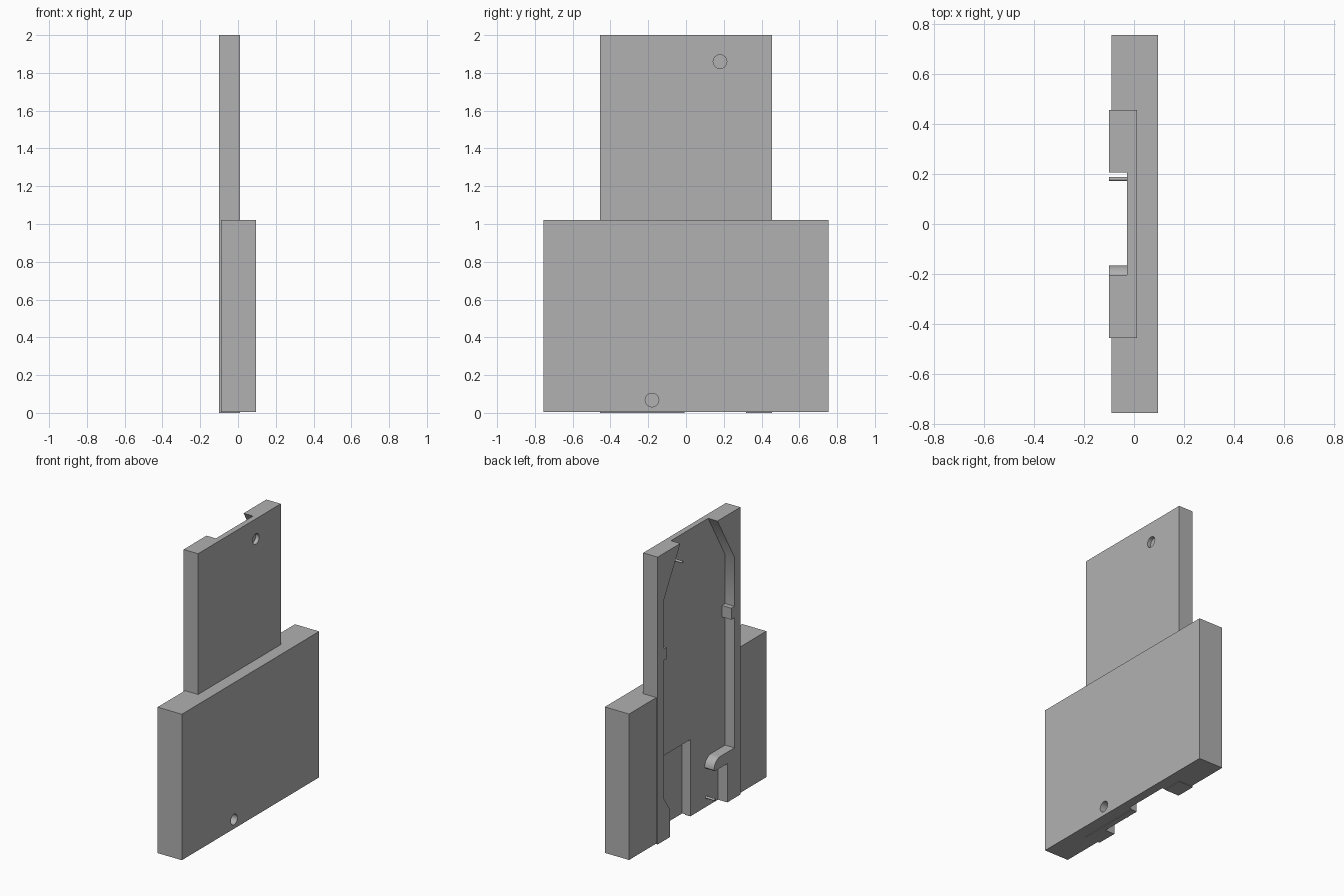
import bpy, bmesh, math

cube = bpy.data.objects.get("Cube")
if cube:
    bpy.data.objects.remove(cube, do_unlink=True)

grey = bpy.data.materials.new("plain grey")
grey.use_nodes = True
colour = (0.44, 0.44, 0.44, 1)
grey.diffuse_color = colour
grey.node_tree.nodes["Principled BSDF"].inputs["Base Color"].default_value = colour


def prism(name, outline, x0, x1):
    """Extrude a (y, z) outline along x."""
    bm = bmesh.new()
    face = bm.faces.new([bm.verts.new((x0, y, z)) for y, z in outline])
    new = bmesh.ops.extrude_face_region(bm, geom=[face])["geom"]
    bmesh.ops.translate(bm, vec=(x1 - x0, 0, 0),
                        verts=[v for v in new if isinstance(v, bmesh.types.BMVert)])
    bmesh.ops.recalc_face_normals(bm, faces=bm.faces)
    mesh = bpy.data.meshes.new(name)
    bm.to_mesh(mesh)
    bm.free()
    mesh.materials.append(grey)
    obj = bpy.data.objects.new(name, mesh)
    bpy.context.collection.objects.link(obj)
    return obj


def rect(y0, y1, z0, z1):
    return [(y0, z0), (y1, z0), (y1, z1), (y0, z1)]


def circle(y, z, r, n=32):
    return [(y + r * math.cos(math.tau * i / n), z + r * math.sin(math.tau * i / n))
            for i in range(n)]


def combine(target, tool, operation):
    mod = target.modifiers.new(operation, 'BOOLEAN')
    mod.operation, mod.object, mod.solver = operation, tool, 'EXACT'
    bpy.context.view_layer.objects.active = target
    bpy.ops.object.modifier_apply(modifier=mod.name)
    bpy.data.objects.remove(tool, do_unlink=True)


# Tall plate joined to the wide lower block
FACE, FLOOR, DEEP = -0.10, -0.028, 0.034
body = prism("body_plate", rect(-0.455, 0.455, 0, 2), FACE, 0.011)
combine(body, prism("wide_block", rect(-0.755, 0.755, 0.004, 1.02), -0.09, 0.096), 'UNION')

# Main channel: tapered top, clip tabs, stepped foot and a round-ended rib
left_wall = [(0.317, -0.1), (0.317, 0.19), (0.385, 0.29), (0.385, 1.255), (0.355, 1.255),
             (0.355, 1.335), (0.385, 1.335), (0.385, 1.677), (0.205, 2), (0.205, 2.1)]
right_wall = [(-0.203, 2.1), (-0.203, 2), (-0.39, 1.677), (-0.39, 1.335), (-0.355, 1.335),
              (-0.355, 1.255), (-0.39, 1.255), (-0.39, 0.35)]
rib_end = [(-0.235 + 0.07 * math.sin(a), 0.28 + 0.07 * math.cos(a))
           for a in (math.pi / 2 * i / 8 for i in range(9))]
foot = [(-0.175, 0.27), (-0.312, 0.27), (-0.312, -0.1)]
combine(body, prism("channel", left_wall + right_wall + rib_end + foot, -0.2, FLOOR),
        'DIFFERENCE')

# Deeper pocket at the foot of the channel
pocket = left_wall[:3] + [(0.385, 0.534), (-0.007, 0.534), (-0.007, -0.1)]
combine(body, prism("pocket", pocket, FLOOR - 0.01, DEEP), 'DIFFERENCE')

# Blind holes on the flat side, thin pins on the channel side
for label, y, z, x_out in (("upper", 0.18, 1.86, 0.011), ("lower", -0.18, 0.068, 0.096)):
    combine(body, prism("hole", circle(y, z, 0.036), -0.015, x_out + 0.05), 'DIFFERENCE')
    prism(label + "_pin", circle(y, z, 0.008, 12), FACE, FLOOR + 0.005)

# Smooth the round parts, keep edges sharp
bpy.ops.object.select_all(action='DESELECT')
for obj in bpy.context.collection.objects:
    if obj.name == "body_plate" or obj.name.endswith("_pin"):
        obj.select_set(True)
bpy.context.view_layer.objects.active = body
bpy.ops.object.shade_smooth_by_angle(angle=math.radians(35))
